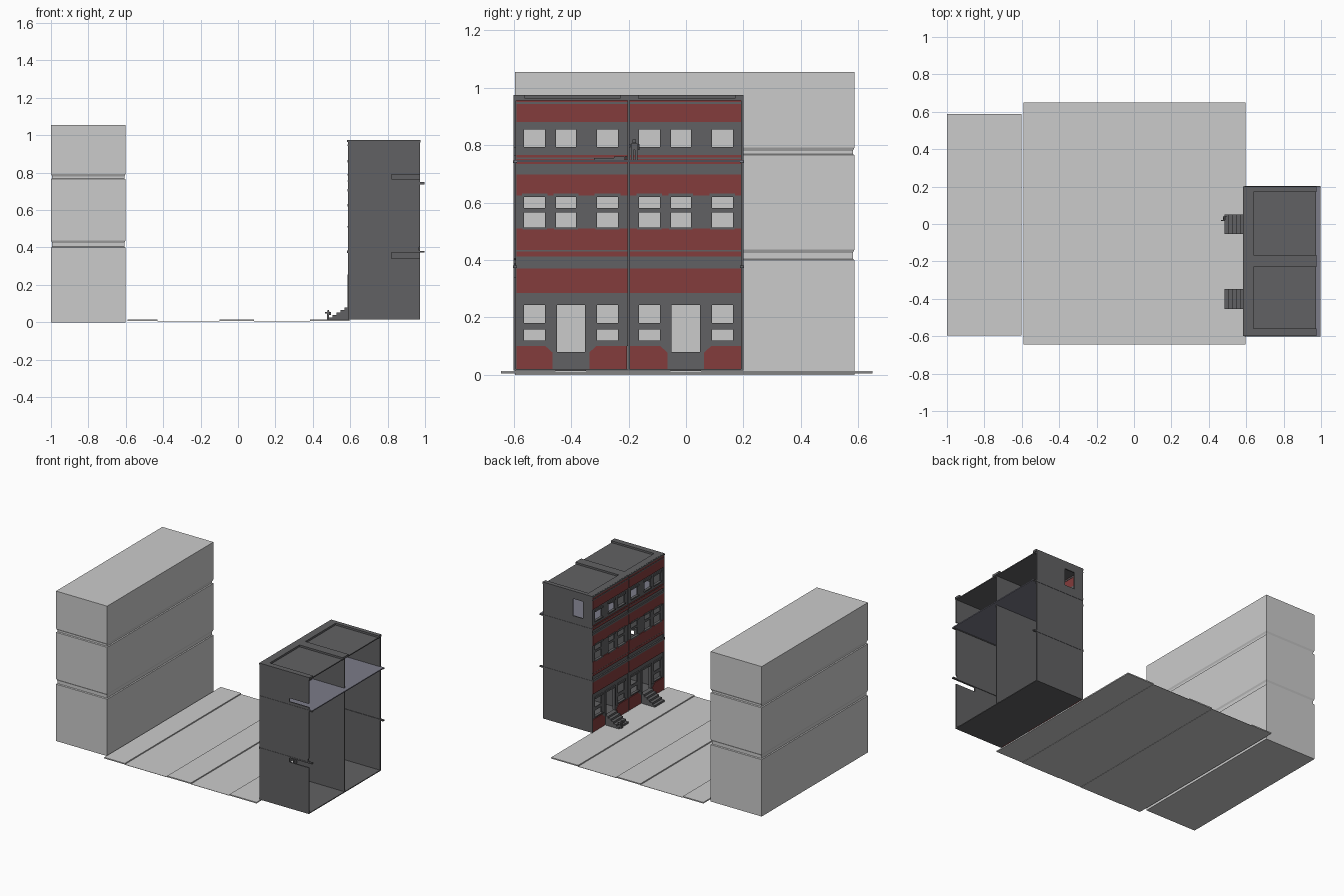
import bpy, bmesh
from mathutils import Matrix, Vector

if "Cube" in bpy.data.objects:
    bpy.data.objects.remove(bpy.data.objects["Cube"])


def material(name, rgb):
    m = bpy.data.materials.new(name)
    m.diffuse_color = (*rgb, 1)
    m.use_nodes = True
    m.node_tree.nodes["Principled BSDF"].inputs["Base Color"].default_value = m.diffuse_color
    return m


DARK = material("dark_stone", (.12, .12, .125))
RED = material("red_brick", (.23, .045, .045))
BLUE = material("floor_grey", (.2, .2, .25))


def finish(name, bm, mat=None):
    bmesh.ops.recalc_face_normals(bm, faces=bm.faces)
    me = bpy.data.meshes.new(name)
    bm.to_mesh(me)
    bm.free()
    ob = bpy.data.objects.new(name, me)
    bpy.context.collection.objects.link(ob)
    if mat:
        me.materials.append(mat)
    return ob


def boxes(name, items, mat=None):
    """One object from many (x0, x1, y0, y1, z0, z1) boxes."""
    bm = bmesh.new()
    for x0, x1, y0, y1, z0, z1 in items:
        m = Matrix.Translation(((x0 + x1) / 2, (y0 + y1) / 2, (z0 + z1) / 2))
        m = m @ Matrix.Diagonal((x1 - x0, y1 - y0, z1 - z0, 1))
        bmesh.ops.create_cube(bm, size=1, matrix=m)
    return finish(name, bm, mat)


def prisms(name, outlines, axis, a, b, mat=None):
    """Outlines in the plane across axis (0: yz, 1: xz), extruded from a to b."""
    bm = bmesh.new()
    for pts in outlines:
        co = [(a, p, q) if axis == 0 else (p, a, q) for p, q in pts]
        f = bm.faces.new([bm.verts.new(c) for c in co])
        ext = bmesh.ops.extrude_face_region(bm, geom=[f])
        d = Vector((b - a, 0, 0) if axis == 0 else (0, b - a, 0))
        bmesh.ops.translate(bm, vec=d, verts=[v for v in ext["geom"] if isinstance(v, bmesh.types.BMVert)])
    return finish(name, bm, mat)


# street: raised pavements and median, flat lanes between
for nm, x0, x1 in (("far_pavement", -.59, -.43), ("median", -.10, .085), ("near_pavement", .385, .595)):
    boxes(nm, [(x0, x1, -.645, .65, .006, .014)])
for nm, x0, x1 in (("far_lane", -.43, -.10), ("near_lane", .085, .385)):
    boxes(nm, [(x0, x1, -.645, .65, .004, .006)])

# plain block across the street, with two grooves
bm = bmesh.new()
prev = None
for z, i in ((0, 0), (.40, 0), (.404, .006), (.425, .006), (.437, 0),
             (.765, 0), (.769, .006), (.780, .006), (.792, 0), (1.055, 0)):
    x0, x1, y0, y1 = -1 + i, -.602 - i, -.595 + i, .587 - i
    ring = [bm.verts.new(c) for c in ((x0, y0, z), (x1, y0, z), (x1, y1, z), (x0, y1, z))]
    if prev:
        for k in range(4):
            bm.faces.new((prev[k], prev[(k + 1) % 4], ring[(k + 1) % 4], ring[k]))
    else:
        bm.faces.new(ring)
    prev = ring
bm.faces.new(prev)
finish("far_block", bm)

# side wall with two slots open to the back
F, B, T = .60, .972, .008
wall = [(F, .015), (B, .015), (B, .34), (.82, .34), (.82, .372), (B, .372), (B, .385), (B - .006, .388),
        (B - .006, .40), (B, .405), (B, .765), (.82, .765), (.82, .79), (B, .79), (B, .97), (F, .97)]
prisms("front_side_wall", [wall], 1, -.6, -.6 + T, DARK)
# party wall and far side wall with a window opening
boxes("party_wall", [(F, B, -.204, -.196, .015, .96)], DARK)
boxes("rear_side_wall", [(F, B, .2 - T, .2, .015, .80), (F, B, .2 - T, .2, .92, .97),
                         (F, .66, .2 - T, .2, .80, .92), (.74, B, .2 - T, .2, .80, .92)], DARK)
# ground floor, upper floor, and wall ledges that overhang the back
boxes("ground_floor", [(F, B, -.6, .2, .015, .021)], DARK)
boxes("upper_floor", [(F, .998, -.598, .198, .742, .749)], BLUE)
boxes("wall_ledges", [(.59, .998, y, y + .014, z, z + .009)
                      for z in (.372, .738) for y in (-.602, .188)], DARK)
# roof and raised rims
boxes("roof", [(F, B, -.6, .2, .955, .962)], DARK)
boxes("roof_rims", [(.59, .64, -.6, .2, .96, .975), (.64, .977, -.6, -.56, .96, .975),
                    (.64, .977, -.23, -.165, .96, .975), (.64, .977, .17, .2, .96, .975)], DARK)

# facade, two mirrored-plan house units
X0, X1 = .590, .602
W = [(.036, .109), (.147, .217), (.29, .363)]
G = [W[0], (.15, .248), W[2]]
ROWS = [(.10, .285, G, .12, .243), (.51, .625, W, .514, .62), (.765, .88, W, .793, .855)]
stone, sash, trim, brick, base, cheeks = [], [], [], [], [], []
for u in (-.6, -.2):
    for n, (z0, z1, ops, zb, zt) in enumerate(ROWS):
        cuts = [0] + [v for o in ops for v in o] + [.4]
        for a, b in zip(cuts[::2], cuts[1::2]):          # piers
            stone.append((X0 + .003, X1, u + a, u + b, z0, z1))
        for k, (a, b) in enumerate(ops):
            a, b = u + a, u + b
            door = n == 0 and k == 1
            stone.append((X0 + .003, X1, a, b, zt, z1))   # panel above
            trim.append((X0 - .004, X1 + .002, a - .008, b + .008, zt, zt + .012))
            if door:
                trim += [(X0 - .004, X1 + .004, y, y + .006, .08, zt) for y in (a - .006, b)]
                continue
            stone.append((X0 + .003, X1, a, b, z0, zb))   # panel below
            trim.append((X0 - .005, X1 + .002, a - .006, b + .006, zb - .008, zb))
            if n < 2:                                    # meeting rail
                zm = zb + (zt - zb) * (.42 if n == 0 else .55)
                sash.append((X0 + .005, X1 - .002, a, b, zm - (.014 if n == 0 else .007), zm + .009))
    y0, y1 = u + .004, u + .396
    brick += [(X0 - .002, X1, y0, y1, a, b) for a, b in
              ((.285, .372), (.412, .43), (.435, .51), (.625, .70), (.735, .765), (.88, .945), (.95, .968))]
    # brick base, slanted where it meets the stoop
    left = [(.004, .018), (.135, .018), (.135, .078), (.105, .105), (.004, .105)]
    tri = [(.135, .018), (.15, .018), (.15, .105), (.105, .105), (.135, .078)]
    for src, dst in ((left, base), (tri, cheeks)):
        dst.append([(u + p, q) for p, q in src])
        dst.append([(u + .398 - p, q) for p, q in src])
    stone.append((X0, X1, u + .15, u + .248, .018, .08))
boxes("facade_stone", stone, DARK)
boxes("window_sashes", sash, DARK)
boxes("sills_and_lintels", trim, DARK)
boxes("brick_bands", brick, RED)
prisms("brick_base", base, 0, X0 - .002, X1, RED)
prisms("stoop_cheeks", cheeks, 0, X0, X1, DARK)

# string courses, top cornice and pilasters
courses = [(.594, .604, .385, .412), (.584, .604, .370, .385), (.594, .604, .712, .735), (.586, .604, .698, .712),
           (.589, .604, .43, .435), (.586, .604, .752, .757), (.586, .604, .943, .951), (.584, .60, .965, .974)]
boxes("string_courses", [(a, b, -.6, .2, c, d) for a, b, c, d in courses], DARK)
boxes("pilasters", [(.589, .606, y, y + .009, .015, .97) for y in (-.6, -.2045, .191)], DARK)

# stoops with five steps
steps, n = [(.592, .013), (.485, .013)], 5
for i in range(n):
    x, z = .485 + i * .0214, .013 + (i + 1) * .0134
    steps += [(x, z), (x + .0214, z)]
for nm, c in (("south_stoop", -.401), ("north_stoop", -.001)):
    prisms(nm, [steps], 1, c - .053, c + .053, DARK)


# small standing figures: legs, body, arms, head
def figure(name, x, y, z, h):
    parts = [(-.10, .10, -.17, -.03, 0, .48), (-.10, .10, .03, .17, 0, .48), (-.12, .12, -.17, .17, .48, .82),
             (-.30, .08, -.26, -.18, .62, .78), (-.08, .30, .18, .26, .5, .8), (-.09, .09, -.09, .09, .84, 1)]
    boxes(name, [(x + a * h, x + b * h, y + c * h, y + d * h, z + e * h, z + f * h)
                 for a, b, c, d, e, f in parts], DARK)


figure("street_figure", .482, .03, .014, .052)
figure("upstairs_figure", .72, -.18, .749, .07)
boxes("lying_figure", [(.70, .72, -.32, -.25, .749, .756), (.695, .725, -.25, -.215, .749, .76),
                       (.703, .717, -.213, -.206, .751, .762)], DARK)
